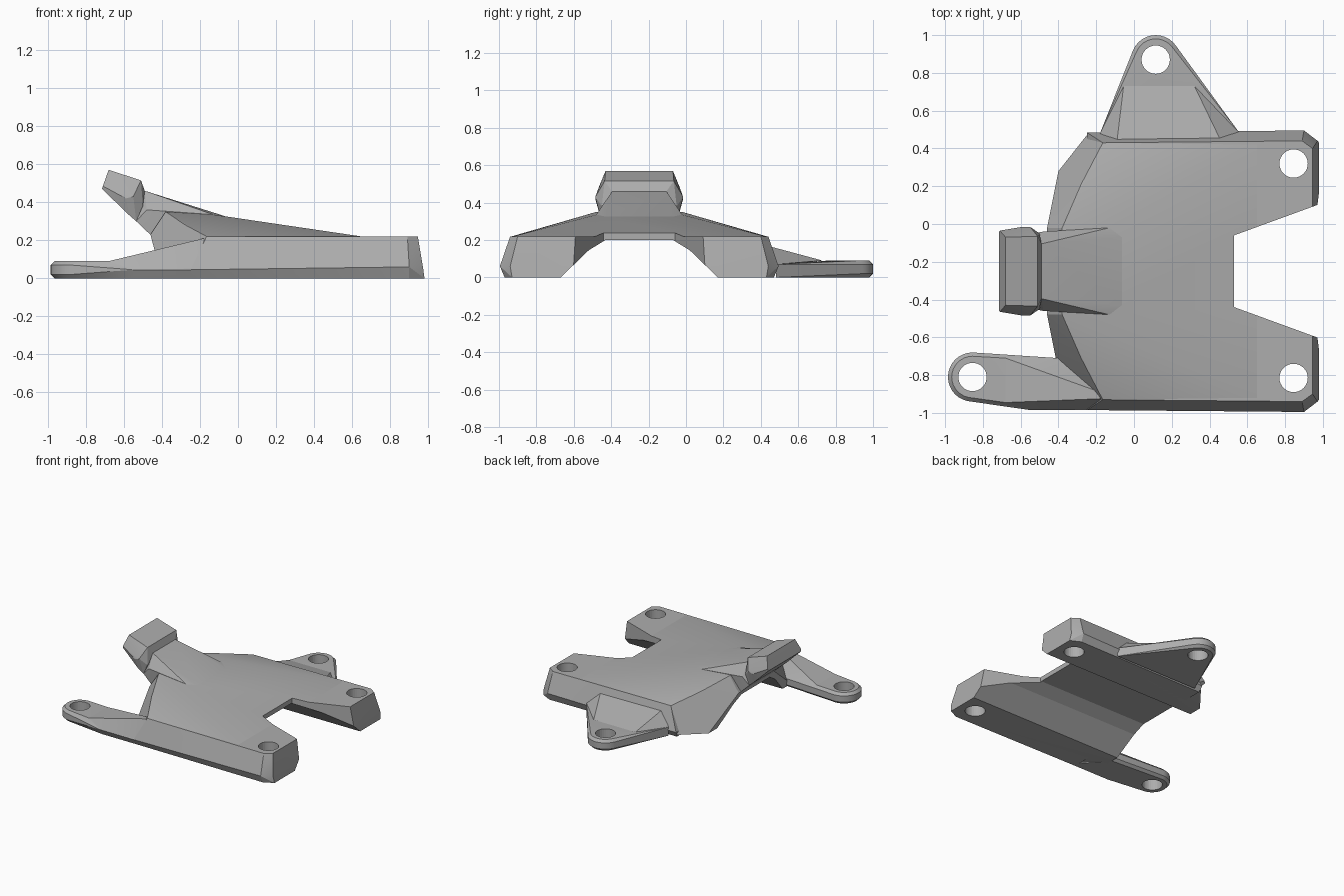
import bpy, bmesh, math

if "Cube" in bpy.data.objects:
    bpy.data.objects.remove(bpy.data.objects["Cube"])

MID = -0.25  # y of the symmetry plane of the main plate

grey = bpy.data.materials.new("plain_grey")
grey.use_nodes = True
COLOR = (0.42, 0.42, 0.42, 1)
grey.diffuse_color = COLOR
grey.node_tree.nodes["Principled BSDF"].inputs["Base Color"].default_value = COLOR


def hull(name, points):
    """Faceted solid wrapped around a few corner points."""
    bm = bmesh.new()
    for p in points:
        bm.verts.new(p)
    res = bmesh.ops.convex_hull(bm, input=bm.verts[:])
    loose = {g for g in res["geom_interior"] + res["geom_unused"]
             if isinstance(g, bmesh.types.BMVert)}
    bmesh.ops.delete(bm, geom=list(loose), context="VERTS")
    bmesh.ops.dissolve_limit(bm, angle_limit=0.01, verts=bm.verts[:], edges=bm.edges[:])
    bmesh.ops.recalc_face_normals(bm, faces=bm.faces[:])
    mesh = bpy.data.meshes.new(name)
    bm.to_mesh(mesh)
    bm.free()
    mesh.materials.append(grey)
    obj = bpy.data.objects.new(name, mesh)
    bpy.context.collection.objects.link(obj)
    return obj


def sym(*rows):
    """Pairs of points either side of the symmetry plane, from (x, half width, z)."""
    return [(x, MID + s * h, z) for x, h, z in rows for s in (-1, 1)]


def ring(cx, cy, r, z):
    steps = [math.tau * i / 32 for i in range(32)]
    return [(cx + r * math.cos(a), cy + r * math.sin(a), z) for a in steps]


def pad_ring(cx, cy):
    """Round ear with a chamfered rim."""
    return [p for r, z in ((.11, 0), (.13, .02), (.13, .07), (.11, .09))
            for p in ring(cx, cy, r, z)]


def cut(obj, *cutters):
    for c in cutters:
        mod = obj.modifiers.new(c.name, "BOOLEAN")
        mod.operation = "DIFFERENCE"
        mod.solver = "EXACT"
        mod.object = c


def cutter(name, points):
    obj = hull(name, points)
    obj.hide_render = True
    obj.hide_viewport = False
    obj.hide_set(True)
    return obj


# Cutters: underside channel, end notch and bolt holes
channel = cutter("channel_cutter", [p for x in (-1.2, 1.2) for p in sym(
    (x, .44, -.02), (x, .42, 0), (x, .27, .145), (x, .18, .2))])
notch = cutter("notch_cutter", [p for z in (-.1, .5) for p in sym(
    (.53, .19, z), (1.1, .398, z))])
EAR_FRONT, EAR_BACK = (-.855, -.81), (.115, .87)
LEG_FRONT, LEG_BACK = (.845, -.815), (.845, .32)
holes = [cutter(name, ring(*c, .075, -.1) + ring(*c, .075, .5)) for name, c in (
    ("front_ear_hole", EAR_FRONT), ("back_ear_hole", EAR_BACK),
    ("front_leg_hole", LEG_FRONT), ("back_leg_hole", LEG_BACK))]

# Flat plate with both rails and right-hand legs
plate = hull("base_plate", sym(
    (-.24, .71, 0), (-.25, .735, .045), (-.165, .68, .22),
    (.9, .72, 0), (.78, .735, .045), (.9, .745, .06), (.89, .69, .22),
    (.98, .68, 0), (.972, .69, .06), (.945, .65, .22)))
cut(plate, channel, notch, holes[2], holes[3])

# Raised faceted top with the sloping left shoulders
crown = hull("raised_crown", sym(
    (-.25, .72, .02), (-.4, .53, 0), (-.4, .37, 0), (-.46, .23, .23),
    (-.165, .68, .22), (-.28, .46, .282), (-.38, .23, .35),
    (-.13, .23, .335), (.65, .67, .22), (.5, .66, 0)))
cut(crown, channel, notch)

# Angled arm: neck, collar and head
hull("arm_neck", sym(
    (-.49, .145, .46), (-.535, .2, .3), (-.43, .2, .2), (-.48, .21, .36),
    (-.13, .23, .335), (-.06, .18, .324), (-.2, .2, .22)))
hull("arm_collar", sym(
    (-.51, .185, .515), (-.55, .235, .43), (-.57, .21, .33),
    (-.49, .145, .46), (-.5, .2, .38), (-.535, .2, .3)))
hull("arm_head", sym(
    (-.68, .18, .57), (-.71, .215, .485), (-.715, .21, .47),
    (-.51, .185, .515), (-.55, .235, .43), (-.57, .21, .33), (-.59, .235, .42)))

# Front ear: flat pad, then a ramp climbing onto the rail
front_ear = hull("front_ear", pad_ring(*EAR_FRONT) + [
    (-.4, -.71, .02), (-.4, -.71, .07), (-.4, -.73, 0), (-.55, -.985, .045),
    (-.55, -.96, 0), (-.2, -.985, .045), (-.2, -.96, 0),
    (-.68, -.71, .09), (-.68, -.945, .09), (-.3, -.93, .09)])
cut(front_ear, holes[0])
hull("front_ramp", [
    (-.68, -.71, .09), (-.68, -.945, .09), (-.18, -.89, .21), (-.18, -.925, .21),
    (-.4, -.71, .07), (-.55, -.985, .045), (-.1, -.98, .045), (-.1, -.8, .05)])

# Back ear: flat pad with a broad ramp
back_ear = hull("back_ear", pad_ring(*EAR_BACK) + [
    (x, .48, z) for x in (-.18, .56) for z in (0, .02, .07)])
cut(back_ear, holes[1])
hull("back_ramp", [
    (-.055, .73, .09), (.32, .73, .09), (-.09, .44, .168), (.46, .44, .168),
    (-.18, .48, .07), (.56, .48, .07), (-.1, .4, .05), (.46, .4, .05)])

# Keep facets crisp while rounding the ears and holes
for obj in list(bpy.context.collection.objects):
    if obj.type == "MESH" and not obj.hide_render:
        bpy.ops.object.select_all(action="DESELECT")
        obj.select_set(True)
        bpy.context.view_layer.objects.active = obj
        bpy.ops.object.shade_smooth_by_angle(angle=math.radians(20))
